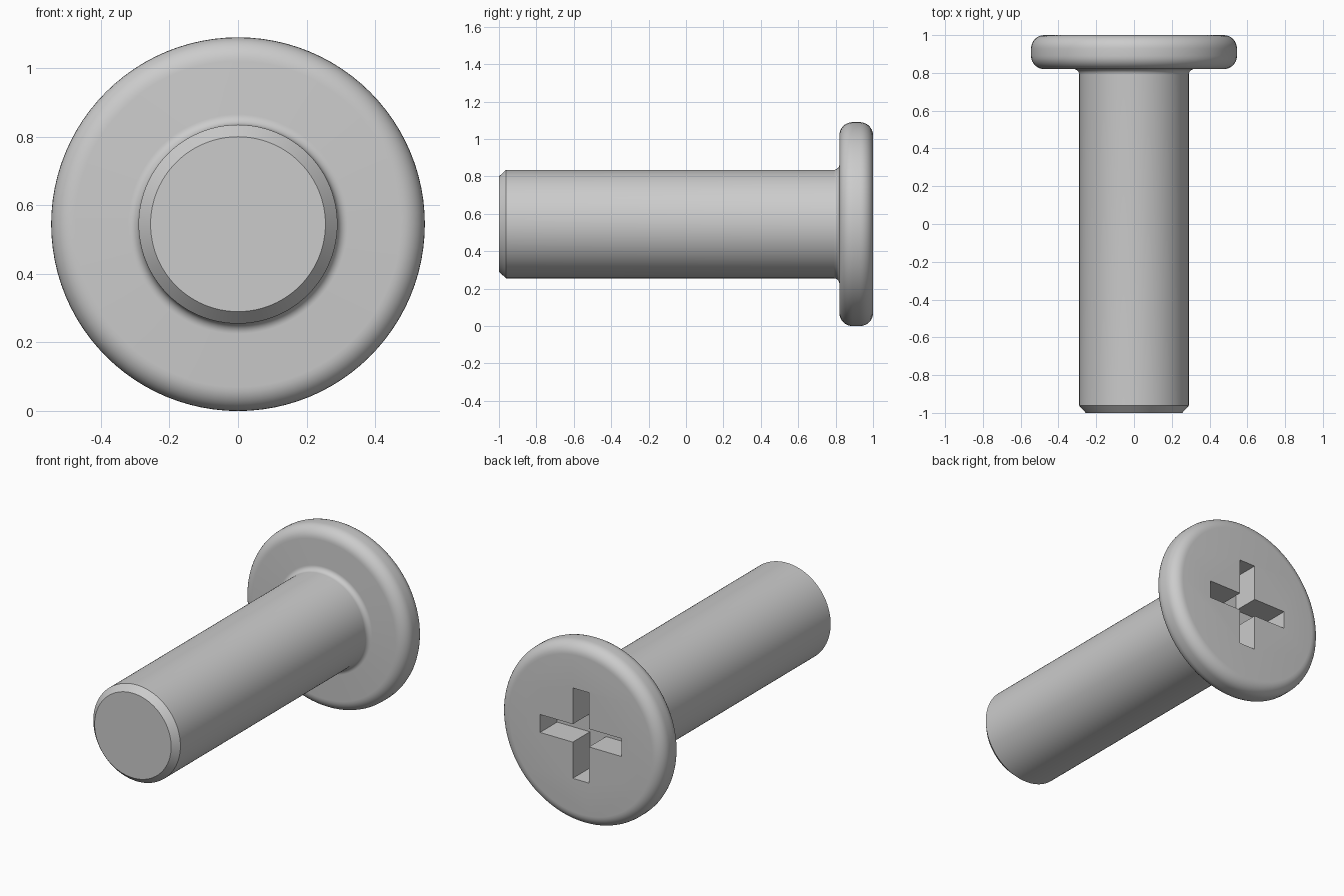
import bpy, bmesh
from math import pi, sin, cos, radians

if "Cube" in bpy.data.objects:
    bpy.data.objects.remove(bpy.data.objects["Cube"])

CZ = 0.545      # axis height
R_HEAD, R_SHANK = 0.545, 0.29
SEG = 96


def arc(cr, cy, rad, a0, a1, n=8):
    """Points (radius, y) along an arc, angles in degrees."""
    return [(cr + rad * cos(radians(a0 + (a1 - a0) * i / n)),
             cy + rad * sin(radians(a0 + (a1 - a0) * i / n))) for i in range(n + 1)]


def make_object(name, bm):
    bmesh.ops.recalc_face_normals(bm, faces=bm.faces)
    mesh = bpy.data.meshes.new(name)
    bm.to_mesh(mesh)
    bm.free()
    ob = bpy.data.objects.new(name, mesh)
    bpy.context.collection.objects.link(ob)
    return ob


# Screw profile: chamfered tip, shank, root fillet, rounded head rim
rim, root = 0.07, 0.03
profile = [(0.255, -1.0), (R_SHANK, -0.962)]
profile += arc(R_SHANK + root, 0.82 - root, root, 180, 90)
profile += arc(R_HEAD - rim, 0.82 + rim, rim, -90, 0)
profile += arc(R_HEAD - rim, 1.0 - rim, rim, 0, 90)

# Screw body: rings turned about the y axis, closed by flat end caps
bm = bmesh.new()
rings = [[bm.verts.new((r * cos(2 * pi * k / SEG), y, CZ + r * sin(2 * pi * k / SEG)))
          for k in range(SEG)] for r, y in profile]
for a, b in zip(rings, rings[1:]):
    for k in range(SEG):
        j = (k + 1) % SEG
        bm.faces.new((a[k], a[j], b[j], b[k]))
bm.faces.new(rings[0])
bm.faces.new(rings[-1])
screw = make_object("screw_body", bm)

# Cross recess cutter: plus-shaped prism
L, W, DEPTH = 0.272, 0.054, 0.163
bm = bmesh.new()
corner = [(L, -W), (L, W), (W, W)]
outline = []
for q in range(4):
    c, s = round(cos(q * pi / 2)), round(sin(q * pi / 2))
    outline += [(c * x - s * z, s * x + c * z) for x, z in corner]
face = bm.faces.new([bm.verts.new((x, 1.0 - DEPTH, CZ + z)) for x, z in outline])
ext = bmesh.ops.extrude_face_region(bm, geom=[face], use_keep_orig=True)
bmesh.ops.translate(bm, vec=(0, DEPTH + 0.1, 0),
                    verts=[v for v in ext["geom"] if isinstance(v, bmesh.types.BMVert)])
cutter = make_object("cross_cutter", bm)
cutter.hide_render = True

# Cut the recess, then smooth the rounded surfaces
mod = screw.modifiers.new("cross_recess", 'BOOLEAN')
mod.operation = 'DIFFERENCE'
mod.solver = 'EXACT'
mod.object = cutter
bpy.context.view_layer.objects.active = screw
screw.select_set(True)
bpy.ops.object.modifier_apply(modifier=mod.name)
bpy.data.objects.remove(cutter)
bpy.ops.object.shade_smooth_by_angle(angle=radians(30))
